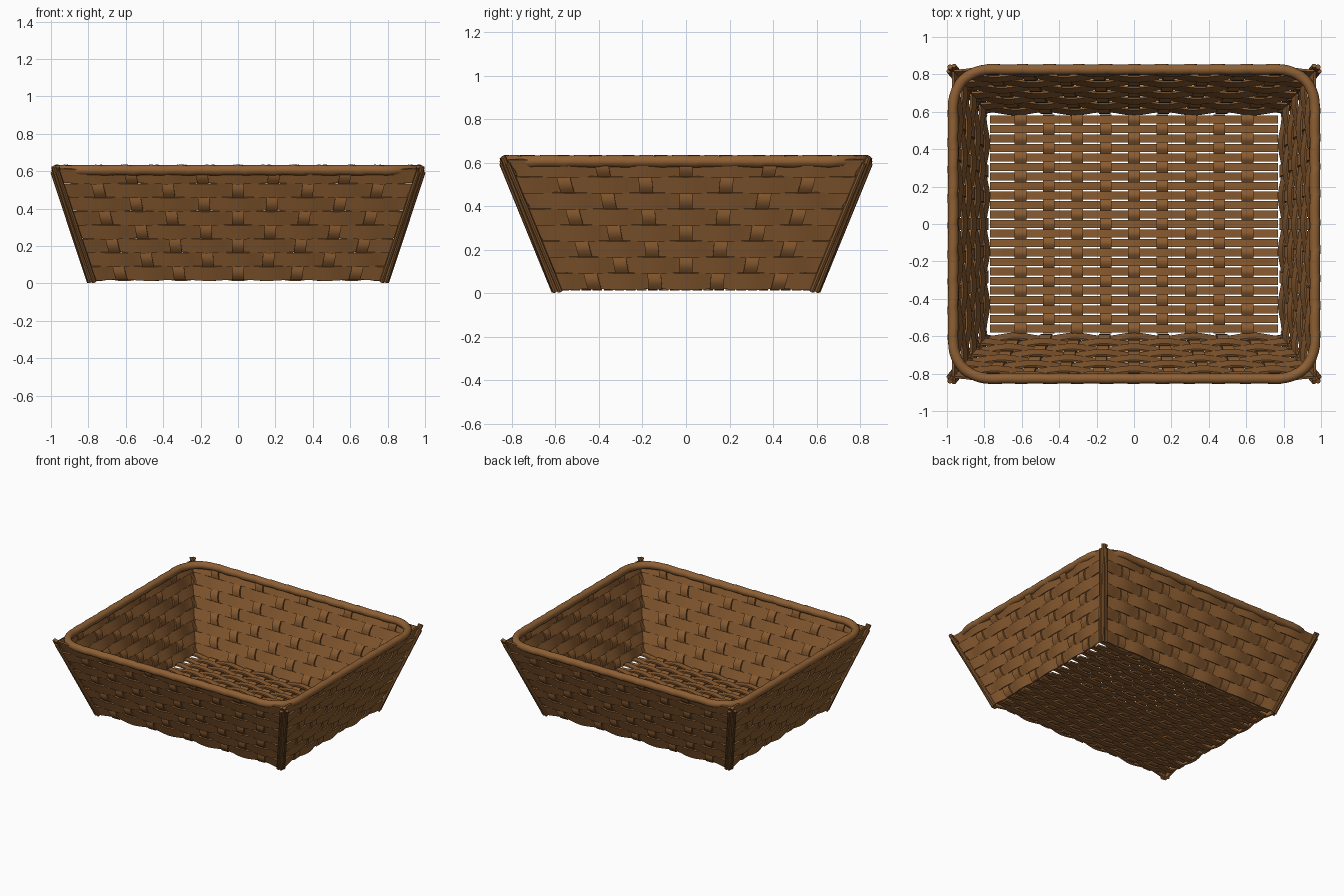
import bpy
import bmesh
from math import pi, cos, sin, radians
from mathutils import Vector

cube = bpy.data.objects.get("Cube")
if cube:
    bpy.data.objects.remove(cube)


def make_material(name, color):
    mat = bpy.data.materials.new(name)
    mat.use_nodes = True
    mat.diffuse_color = color
    mat.node_tree.nodes["Principled BSDF"].inputs["Base Color"].default_value = color
    return mat


WICKER = make_material("wicker brown", (0.25, 0.105, 0.03, 1))
RIM = make_material("rim brown", (0.27, 0.115, 0.034, 1))

BOTTOM, TOP = Vector((0.785, 0.595, 0.02)), Vector((0.975, 0.83, 0.61))
THICK, SWAY = 0.012, 0.010


def finish(name, bm, mat):
    bmesh.ops.recalc_face_normals(bm, faces=bm.faces[:])
    mesh = bpy.data.meshes.new(name)
    bm.to_mesh(mesh)
    bm.free()
    mesh.materials.append(mat)
    obj = bpy.data.objects.new(name, mesh)
    bpy.context.collection.objects.link(obj)
    bpy.ops.object.select_all(action="DESELECT")
    obj.select_set(True)
    bpy.context.view_layer.objects.active = obj
    bpy.ops.object.shade_smooth_by_angle(angle=radians(40))
    return obj


def sweep(bm, rings, closed=False):
    """Skin a list of cross-sections into a tube."""
    loops = [[bm.verts.new(p) for p in ring] for ring in rings]
    n = len(loops[0])
    pairs = list(zip(loops, loops[1:]))
    if closed:
        pairs.append((loops[-1], loops[0]))
    else:
        bm.faces.new(loops[0])
        bm.faces.new(loops[-1])
    for a, b in pairs:
        for i in range(n):
            j = (i + 1) % n
            bm.faces.new((a[i], a[j], b[j], b[i]))


def ribbon(bm, centres, side, normal):
    """Flat strip along the centres, side is its half width vector."""
    h = normal * THICK / 2
    sweep(bm, [(c - side - h, c + side - h, c + side + h, c - side + h) for c in centres])


def weave(name, low, high, cols, pitch, rows, parity, band_half, stake_half):
    """Weave a panel between two centred edges, given as (middle, half edge)."""
    (m0, e0), (m1, e1) = low, high
    up = m1 - m0
    normal = e0.cross(up).normalized()
    along = e0.normalized()

    def at(u, v):
        return m0 + up * v + e0.lerp(e1, v) * u

    bands, stakes = bmesh.new(), bmesh.new()
    steps = 6
    reach = round(steps / pitch)
    for r in range(rows):
        v = (r + 0.5) / rows
        path = []
        for i in range(-reach, reach + 1):
            u = i / reach
            path.append(at(u, v) - normal * SWAY * cos(pi * (u / pitch + r + parity)))
        ribbon(bands, path, up.normalized() * band_half, normal)
    for c in range(-cols, cols + 1):
        path = []
        for i in range(rows * steps + 1):
            r = i / steps - 0.5
            path.append(at(c * pitch, i / steps / rows) + normal * SWAY * cos(pi * (c + r + parity)))
        ribbon(stakes, path, along * stake_half, normal)
    finish(name + "_bands", bands, WICKER)
    finish(name + "_stakes", stakes, WICKER)


# Woven floor
fx, fy = Vector((0.77, 0, 0)), 0.585
floor_edge = [(Vector((0, s * fy, 0.028)), fx) for s in (-1, 1)]
weave("floor", *floor_edge, 4, 0.197, 23, 0, 0.0215, 0.031)

# Four woven walls
for name, sign in (("front", -1), ("back", 1)):
    edges = [(Vector((0, sign * p.y, p.z)), Vector((-sign * p.x, 0, 0))) for p in (BOTTOM, TOP)]
    weave(name + "_wall", *edges, 4, 0.198, 8, 0, 0.04, 0.031)
for name, sign in (("right", -1), ("left", 1)):
    edges = [(Vector((sign * p.x, 0, p.z)), Vector((0, sign * p.y, 0))) for p in (BOTTOM, TOP)]
    weave(name + "_wall", *edges, 3, 0.235, 8, 1, 0.04, 0.031)


# Corner posts: a pair of canes with crossed lacing
def cane(bm, a, b, radius, sides=8):
    axis = (b - a).normalized()
    p = axis.orthogonal().normalized()
    q = axis.cross(p)
    ring = [(p * cos(2 * pi * k / sides) + q * sin(2 * pi * k / sides)) * radius for k in range(sides)]
    sweep(bm, [[a + d for d in ring], [b + d for d in ring]])


for x_name, sx in (("left", 1), ("right", -1)):
    for y_name, sy in (("front", -1), ("back", 1)):
        foot, head = Vector((sx * 0.79, sy * 0.6, 0.008)), Vector((sx * 0.985, sy * 0.84, 0.625))
        shifts = (Vector((-sx * 0.022, sy * 0.006, 0)), Vector((sx * 0.006, -sy * 0.022, 0)))
        bm = bmesh.new()
        cane(bm, foot, head, 0.014)
        for shift in shifts:
            cane(bm, foot + shift, head + shift - Vector((0, 0, 0.03)), 0.012)
        for k in range(8):
            a, b = foot.lerp(head, k / 8), foot.lerp(head, (k + 1) / 8)
            cane(bm, a + shifts[k % 2], b + shifts[1 - k % 2], 0.012)
        finish(y_name + "_" + x_name + "_corner_post", bm, WICKER)

# Wrapped rim: rounded rectangle swept with a spiral step
HX, HY, CORNER, RADIUS = 0.967, 0.826, 0.19, 0.028
path = []
for q, (sx, sy) in enumerate(((1, 1), (-1, 1), (-1, -1), (1, -1))):
    centre = Vector((sx * (HX - CORNER), sy * (HY - CORNER), 0.606))
    for k in range(13):
        a = pi / 2 * (q + k / 12)
        path.append(centre + Vector((cos(a), sin(a), 0)) * CORNER)
dense = []
for a, b in zip(path, path[1:] + path[:1]):
    n = max(1, round((b - a).length / 0.02))
    dense += [a.lerp(b, k / n) for k in range(n)]
SIDES, COUNT = 14, len(dense)
WRAPS = 44
rings = []
for i, p in enumerate(dense):
    tangent = (dense[(i + 1) % COUNT] - dense[i - 1]).normalized()
    out = tangent.cross(Vector((0, 0, 1)))
    ring = []
    for k in range(SIDES):
        a = 2 * pi * k / SIDES
        r = RADIUS + 0.004 * ((i * WRAPS / COUNT + k / SIDES) % 1 - 0.5)
        ring.append(p + (out * cos(a) + Vector((0, 0, 1)) * sin(a)) * r)
    rings.append(ring)
bm = bmesh.new()
sweep(bm, rings, closed=True)
finish("rim", bm, RIM)
